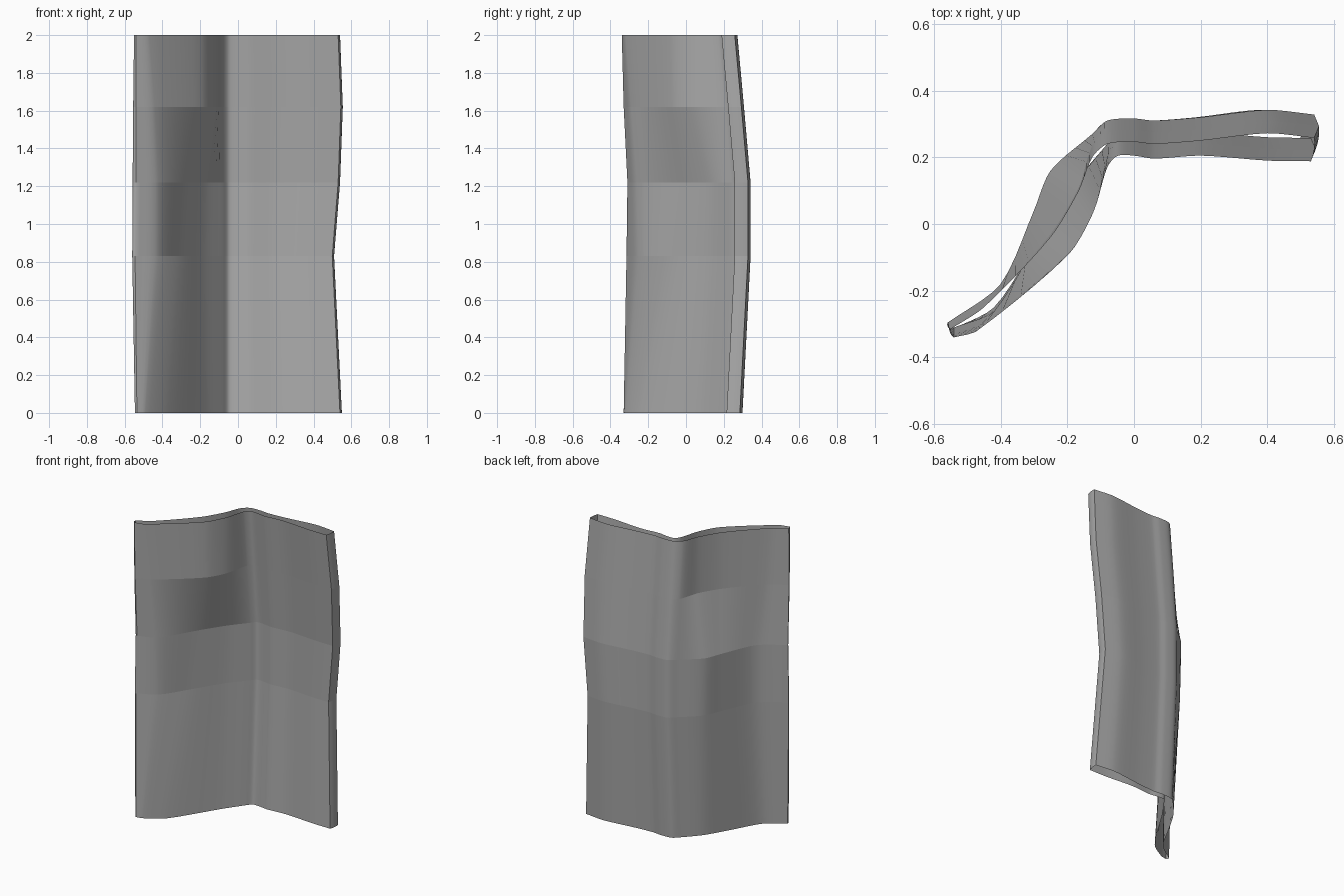
import bpy
import bmesh
import math
from mathutils import Vector

default_cube = bpy.data.objects.get("Cube")
if default_cube:
    bpy.data.objects.remove(default_cube, do_unlink=True)

STEPS = 5  # curve steps between neighbouring profile points

# Straight arm of the sleeve, shared by every level and shifted per level
ARM_FRONT = [(.53, .188), (.4, .19), (.2, .205), (.06, .196), (0, .205),
             (-.05, .204), (-.08, .17)]
ARM_BACK = [(.54, .258), (.4, .272), (.2, .25), (.06, .24), (0, .246),
            (-.08, .24), (-.125, .2)]

# Each level: height, arm shift, arm end reach, slanted wing front and back
LEVELS = [
    (0, .027, .55,
     [(-.17, .07), (-.37, -.24), (-.49, -.32), (-.535, -.33)],
     [(-.22, .12), (-.31, -.03), (-.42, -.22), (-.545, -.31)]),
    (.83, .07, .51,
     [(-.18, .12), (-.3, -.07), (-.42, -.25), (-.545, -.315)],
     [(-.24, .16), (-.3, .03), (-.4, -.18), (-.56, -.3)]),
    (1.22, .07, .54,
     [(-.17, .13), (-.27, -.02), (-.42, -.26), (-.54, -.31)],
     [(-.25, .16), (-.3, .04), (-.4, -.18), (-.558, -.295)]),
    (1.62, .035, .555,
     [(-.12, .04), (-.19, -.08), (-.44, -.29), (-.54, -.33)],
     [(-.165, .11), (-.25, -.03), (-.43, -.23), (-.555, -.31)]),
    (2, 0, .54,
     [(-.12, .04), (-.195, -.09), (-.47, -.32), (-.54, -.34)],
     [(-.165, .1), (-.25, -.04), (-.45, -.25), (-.55, -.315)]),
]


def smooth_path(points):
    """Cardinal curve with low tension through the points."""
    pts = [Vector(p) for p in points]
    result = []
    for i in range(len(pts) - 1):
        a, b = pts[i], pts[i + 1]
        before, after = pts[max(i - 1, 0)], pts[min(i + 2, len(pts) - 1)]
        span = (b - a).length
        tan_a = (b - before).normalized() * span * .8
        tan_b = (after - a).normalized() * span * .8
        for s in range(STEPS):
            t = s / STEPS
            u = 1 - t
            result.append(a * (u * u * (1 + 2 * t)) + tan_a * (t * u * u)
                          + b * (t * t * (1 + 2 * u)) - tan_b * (t * t * u))
    result.append(pts[-1])
    return result


def shifted_arm(arm, shift, reach):
    """Move the arm back and stretch its outer part to the wanted reach."""
    stretch = reach - ARM_BACK[0][0]
    return [(x + stretch * max(0, x) / reach, y + shift) for x, y in arm]


def end_round(start, end, bulge):
    """Points of a shallow rounded end between two wall ends."""
    a, b = Vector(start), Vector(end)
    side = Vector(((b - a).y, -(b - a).x)).normalized()
    return [a.lerp(b, t / 4) + side * bulge * math.sin(math.pi * t / 4)
            for t in range(1, 4)]


def section(shift, reach, wing_front, wing_back):
    front = smooth_path(shifted_arm(ARM_FRONT, shift, reach) + wing_front)
    back = smooth_path(shifted_arm(ARM_BACK, shift, reach) + wing_back)
    back.reverse()
    left_end = end_round(front[-1], back[0], -.005)
    right_end = end_round(back[-1], front[0], -.004)
    return front + left_end + back + right_end


# Loft the open sleeve through all levels
bm = bmesh.new()
rings = []
for z, shift, reach, wing_front, wing_back in LEVELS:
    outline = section(shift, reach, wing_front, wing_back)
    rings.append([bm.verts.new((p.x, p.y, z)) for p in outline])
for low, high in zip(rings, rings[1:]):
    count = len(low)
    for i in range(count):
        j = (i + 1) % count
        bm.faces.new((low[i], low[j], high[j], high[i]))
bmesh.ops.recalc_face_normals(bm, faces=bm.faces)
# Outward check: the back wall must face +y
back_face = max(bm.faces, key=lambda f: f.calc_center_median().y)
if back_face.normal.y < 0:
    bmesh.ops.reverse_faces(bm, faces=bm.faces)

mesh = bpy.data.meshes.new("bent_sleeve")
bm.to_mesh(mesh)
bm.free()
sleeve = bpy.data.objects.new("bent_sleeve", mesh)
bpy.context.collection.objects.link(sleeve)

# Plain grey finish
grey = bpy.data.materials.new("plain_grey")
grey.use_nodes = True
colour = (.4, .4, .4, 1)
grey.diffuse_color = colour
grey.node_tree.nodes["Principled BSDF"].inputs["Base Color"].default_value = colour
mesh.materials.append(grey)

bpy.ops.object.select_all(action='DESELECT')
sleeve.select_set(True)
bpy.context.view_layer.objects.active = sleeve
bpy.ops.object.shade_smooth_by_angle(angle=math.radians(35))

# Crisp folds where the levels meet
for edge in mesh.edges:
    a, b = (mesh.vertices[v].co.z for v in edge.vertices)
    if abs(a - b) < .001:
        edge.use_edge_sharp = True
